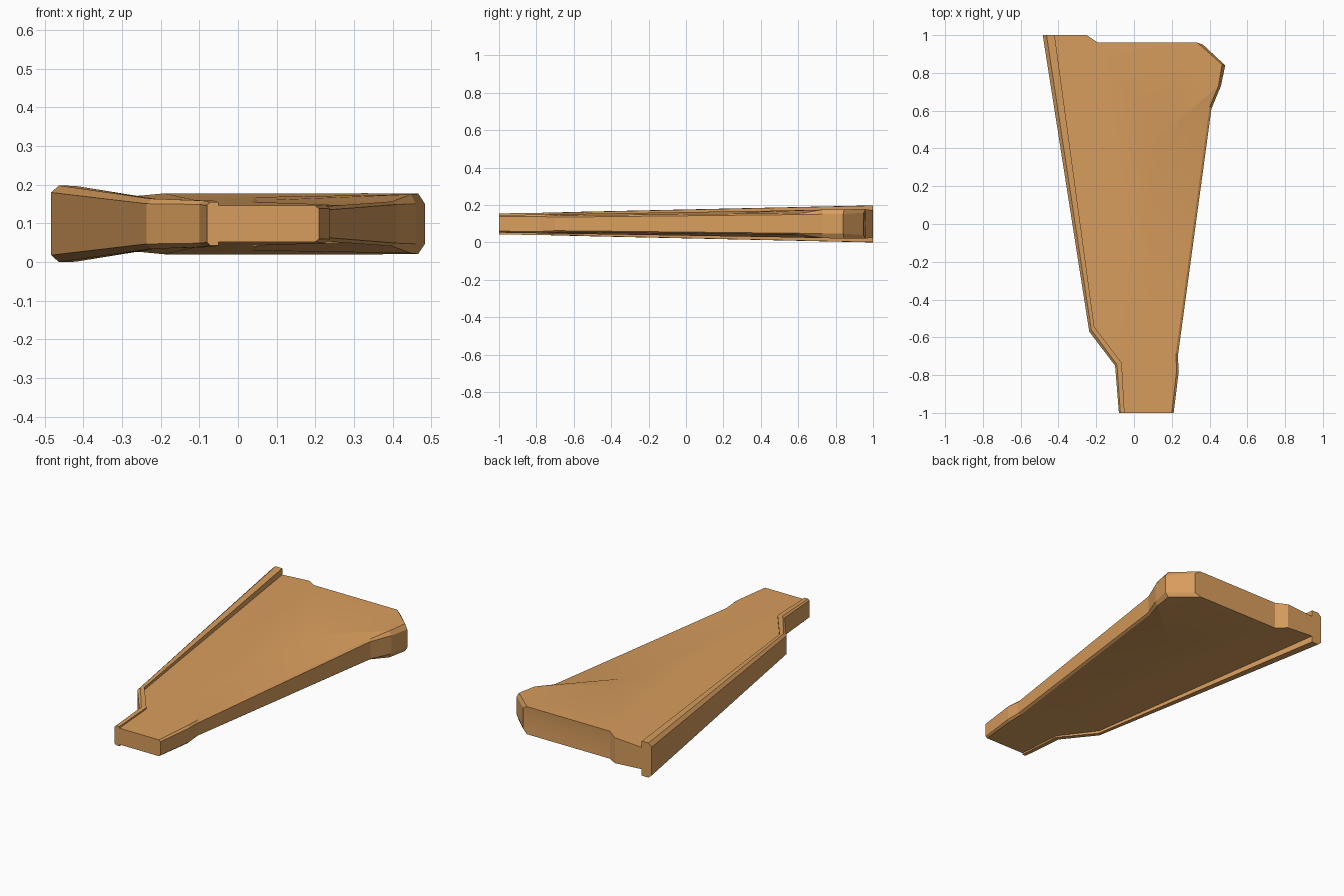
import bpy, bmesh

if "Cube" in bpy.data.objects:
    bpy.data.objects.remove(bpy.data.objects["Cube"])

MID = 0.099  # mid-plane height; upper half is modelled and mirrored below it
bm = bmesh.new()


def path(points):
    return [bm.verts.new(p) for p in points]


def floor(verts):
    return [bm.verts.new((v.co.x, v.co.y, 0)) for v in verts]


def strip(a, b):
    for i in range(len(a) - 1):
        bm.faces.new((a[i], a[i + 1], b[i + 1], b[i]))


def plate_h(x, y):
    # tapered thickness of the main plate
    return (x, y, 0.063 + 0.0163 * y)


# raised rim along the left edge, from back to front
low = path([(-0.42, 1, 0.062), (-0.21, -0.545, 0.05), (-0.065, -0.735, 0.051), (-0.05, -1, 0.0467)])
rim_in = path([(-0.42, 1, 0.098), (-0.21, -0.545, 0.064), (-0.065, -0.735, 0.06), (-0.05, -1, 0.056)])
rim_top = path([(-0.463, 1, 0.099), (-0.226, -0.56, 0.065), (-0.09, -0.745, 0.06), (-0.072, -1, 0.056)])
rim_out = path([(-0.483, 1, 0.081), (-0.237, -0.57, 0.052), (-0.10, -0.75, 0.05), (-0.08, -1, 0.048)])
rim_base = floor(rim_out)
for a, b in ((low, rim_in), (rim_in, rim_top), (rim_top, rim_out), (rim_out, rim_base)):
    strip(a, b)

# chamfered right edge, from front to back
edge = path([plate_h(0.20, -1), plate_h(0.225, -0.78), (0.222, -0.68, 0.045), (0.40, 0.62, 0.058),
             (0.447, 0.73, 0.076), (0.466, 0.845, 0.078), (0.335, 0.96, 0.079)])
outer = path([(0.21, -1, 0.039), (0.237, -0.78, 0.04), (0.232, -0.70, 0.036), (0.41, 0.61, 0.05),
              (0.46, 0.73, 0.052), (0.483, 0.84, 0.052), (0.365, 0.95, 0.06)])
base = floor(outer)
strip(edge, outer)
strip(outer, base)
front, d, c, b, a, corner, back = edge

# main plate top with the shallow recess on its right side
crease, notch = path([(-0.25, 1, 0.073), (-0.19, 0.96, 0.0787)])
a1, a2, d1 = path([plate_h(0.04, 0.34), plate_h(0.13, 0.46), plate_h(0.05, -0.42)])
b1, c1 = path([(0.095, 0.31, 0.062), (0.075, -0.40, 0.053)])
for face in ((low[0], low[1], low[2], crease), (crease, low[2], notch),
             (notch, low[2], d1, a1), (notch, a1, a2, back),
             (back, a2, a, corner), (low[2], low[3], front, d, d1),
             (a1, b1, b, a, a2), (d1, d, c, c1),
             (a1, d1, c1, b1), (b1, c1, c, b)):
    bm.faces.new(face)

# front and back walls
crease0, notch0 = floor([crease, notch])
bm.faces.new((base[0], outer[0], front, low[3], rim_in[3], rim_top[3], rim_out[3], rim_base[3]))
bm.faces.new((rim_base[0], rim_out[0], rim_top[0], rim_in[0], low[0], crease, crease0))
bm.faces.new((crease, notch, notch0, crease0))
bm.faces.new((notch, back, outer[-1], base[-1], notch0))

bmesh.ops.recalc_face_normals(bm, faces=bm.faces)
up = next(f for f in bm.faces if a1 in f.verts)
if up.normal.z < 0:
    bmesh.ops.reverse_faces(bm, faces=bm.faces)
mesh = bpy.data.meshes.new("tapered_plate")
bm.to_mesh(mesh)
bm.free()
obj = bpy.data.objects.new("tapered_plate", mesh)
bpy.context.collection.objects.link(obj)
obj.location.z = MID

# matching underside
mirror = obj.modifiers.new("underside", 'MIRROR')
mirror.use_axis = (False, False, True)
mirror.use_mirror_merge = True

mat = bpy.data.materials.new("tan")
mat.diffuse_color = (0.69, 0.34, 0.11, 1)
mat.use_nodes = True
mat.node_tree.nodes["Principled BSDF"].inputs["Base Color"].default_value = mat.diffuse_color
mesh.materials.append(mat)

bpy.context.view_layer.objects.active = obj
obj.select_set(True)
bpy.ops.object.shade_smooth_by_angle(angle=0.17)
